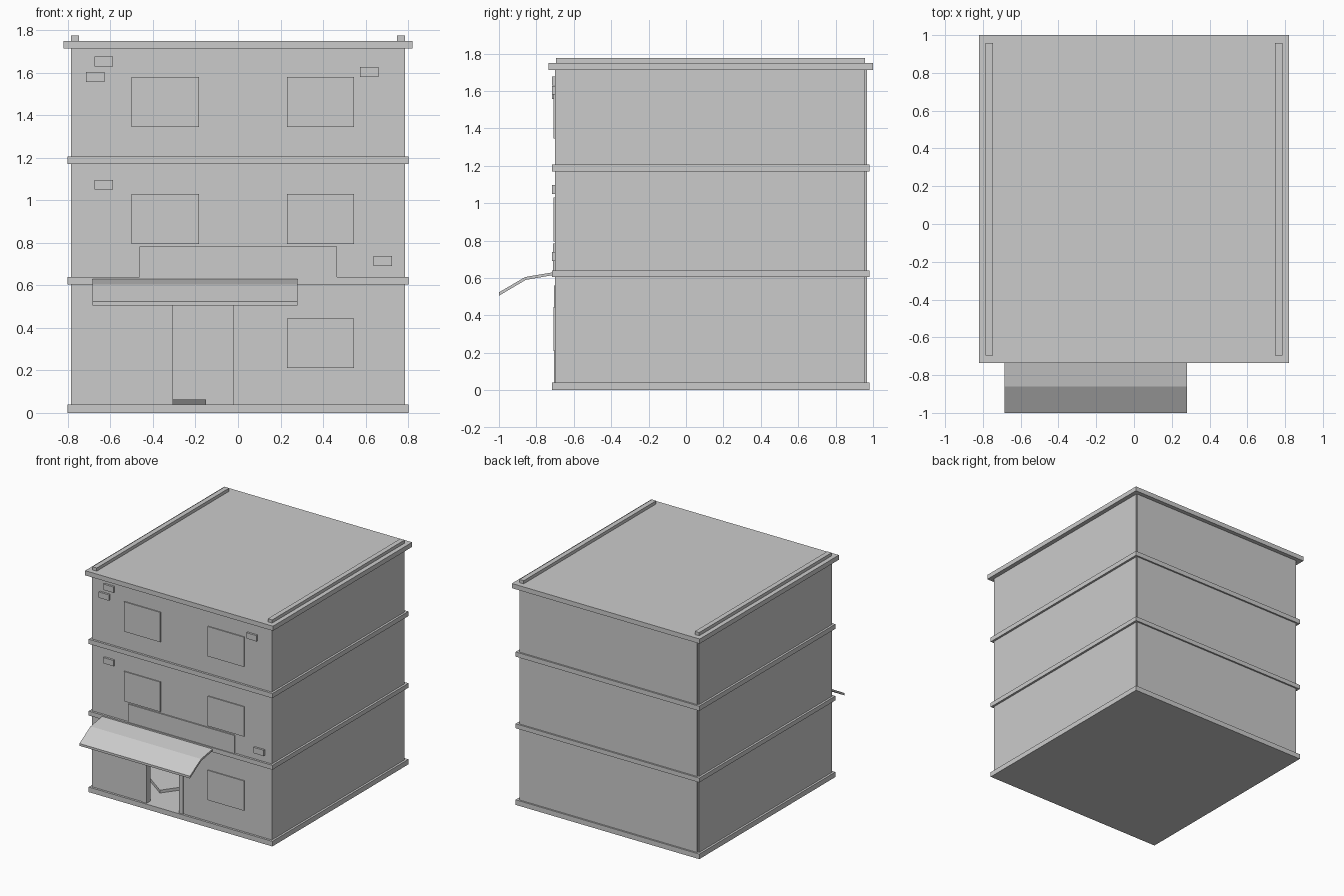
import bpy, bmesh
from mathutils import Matrix

if "Cube" in bpy.data.objects:
    bpy.data.objects.remove(bpy.data.objects["Cube"])


def box(name, x, y, z, turn=0.0):
    """Box from (min, max) ranges, optionally turned about its own vertical axis."""
    bm = bmesh.new()
    bmesh.ops.create_cube(bm, size=1)
    bm.transform(Matrix.Diagonal((x[1] - x[0], y[1] - y[0], z[1] - z[0], 1)))
    me = bpy.data.meshes.new(name)
    bm.to_mesh(me)
    bm.free()
    ob = bpy.data.objects.new(name, me)
    ob.location = [(a + b) / 2 for a, b in (x, y, z)]
    ob.rotation_euler.z = turn
    bpy.context.collection.objects.link(ob)
    return ob


def extrude_x(name, profile, x0, x1):
    """Closed (y, z) profile extruded along x."""
    bm = bmesh.new()
    face = bm.faces.new([bm.verts.new((x0, y, z)) for y, z in profile])
    res = bmesh.ops.extrude_face_region(bm, geom=[face])
    verts = [v for v in res["geom"] if isinstance(v, bmesh.types.BMVert)]
    bmesh.ops.translate(bm, verts=verts, vec=(x1 - x0, 0, 0))
    bmesh.ops.recalc_face_normals(bm, faces=bm.faces)
    me = bpy.data.meshes.new(name)
    bm.to_mesh(me)
    bm.free()
    ob = bpy.data.objects.new(name, me)
    bpy.context.collection.objects.link(ob)
    return ob


# Floor slabs and roof
for name, z0, z1 in (("base_slab", 0, 0.04), ("first_floor_slab", 0.605, 0.64),
                     ("second_floor_slab", 1.17, 1.207)):
    box(name, (-0.802, 0.802), (-0.717, 0.98), (z0, z1))
box("roof_slab", (-0.82, 0.82), (-0.735, 1.0), (1.713, 1.75))

# Side walls rise through the roof as low parapets
for s, side in ((-1, "left"), (1, "right")):
    box(side + "_wall", sorted((s * 0.747, s * 0.785)), (-0.695, 0.957), (0.01, 1.775))

# Back and front walls; ground floor front has a door opening
box("back_wall", (-0.775, 0.775), (0.93, 0.967), (0.02, 1.73))
FRONT = (-0.70, -0.662)
box("front_wall_upper", (-0.785, 0.785), FRONT, (0.52, 1.73))
box("front_wall_left", (-0.785, -0.32), FRONT, (0.02, 0.52))
box("front_wall_right", (0.0, 0.785), FRONT, (0.02, 0.52))

# Door frame
FRAME = (-0.706, -0.655)
box("door_post_left", (-0.343, -0.305), FRAME, (0.04, 0.56))
box("door_post_right", (-0.023, 0.015), FRAME, (0.04, 0.56))
box("door_header", (-0.305, -0.023), FRAME, (0.522, 0.56))

# Low mat on the floor inside
box("floor_mat", (-0.55, -0.25), (-0.47, -0.07), (0.04, 0.063), turn=0.945)

# Window panels
for i, (x, z) in enumerate(((-0.5, 1.345), (0.23, 1.345), (-0.5, 0.795),
                            (0.23, 0.795), (0.23, 0.21))):
    box(f"window_panel_{i}", (x, x + 0.316), (-0.708, -0.69), (z, z + 0.235))

# Blank board above the awning
box("front_board", (-0.464, 0.466), (-0.71, -0.69), (0.64, 0.783))

# Small wall units
for i, (x, z) in enumerate(((-0.675, 1.63), (-0.715, 1.557), (0.574, 1.58),
                            (-0.675, 1.05), (0.637, 0.692))):
    box(f"wall_unit_{i}", (x, x + 0.088), (-0.716, -0.69), (z, z + 0.046))

# Bent sheet awning
extrude_x("awning", [(-0.70, 0.632), (-0.86, 0.605), (-1.0, 0.523), (-1.0, 0.505),
                     (-0.856, 0.59), (-0.70, 0.617)], -0.685, 0.28)
